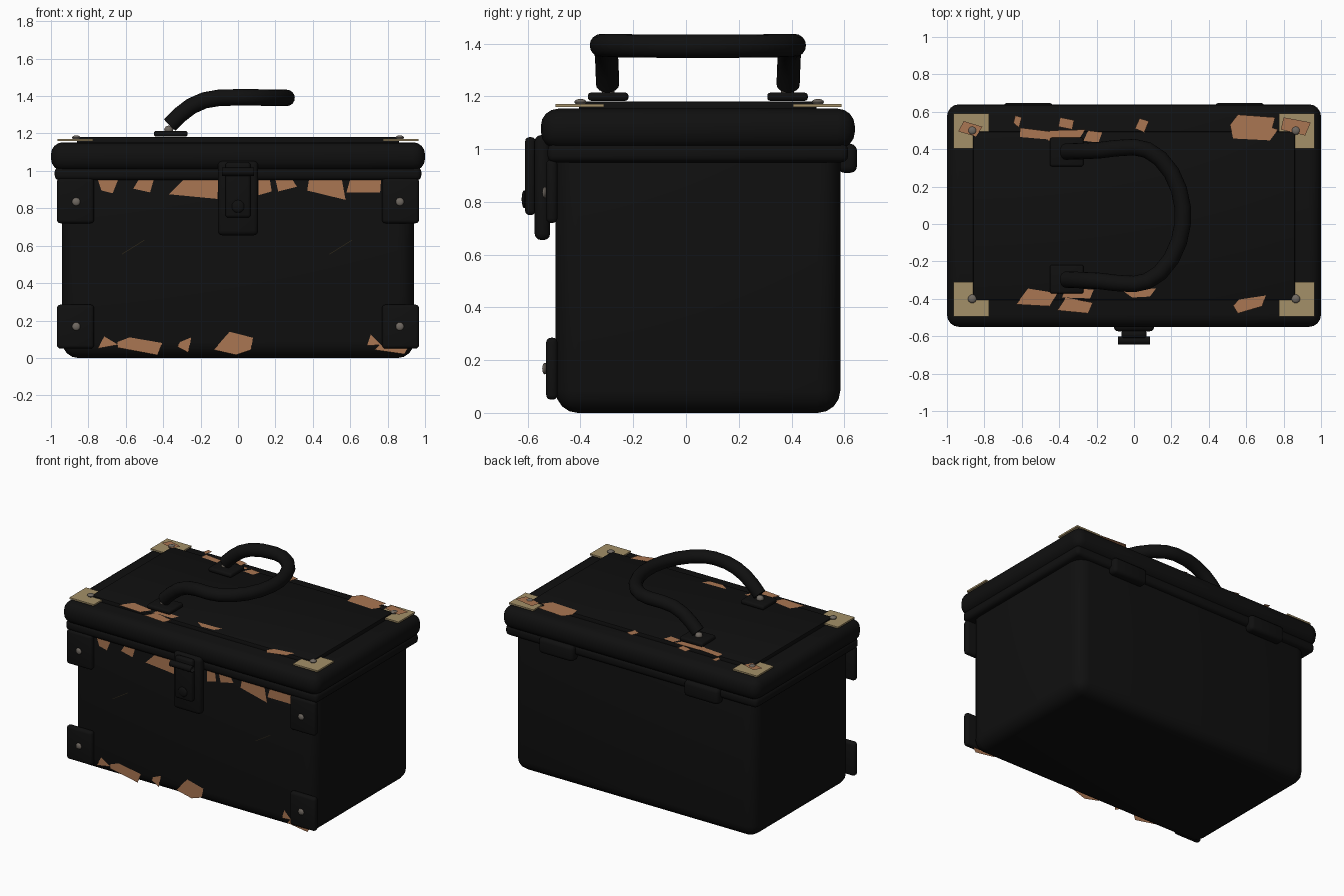
import bpy, bmesh, math
from mathutils import Matrix, Vector

if "Cube" in bpy.data.objects:
    bpy.data.objects.remove(bpy.data.objects["Cube"])


def material(name, r, g, b):
    m = bpy.data.materials.new(name)
    m.diffuse_color = (r, g, b, 1)
    m.use_nodes = True
    m.node_tree.nodes["Principled BSDF"].inputs["Base Color"].default_value = m.diffuse_color
    return m


BLACK = material("black_leather", 0.005, 0.005, 0.005)
COPPER = material("worn_copper", 0.40, 0.18, 0.085)
GOLD = material("dull_gold", 0.37, 0.28, 0.14)
STEEL = material("grey_steel", 0.16, 0.14, 0.12)
CY = 0.045  # middle of the case in depth


def finish(name, bm, mat, smooth=True):
    bmesh.ops.recalc_face_normals(bm, faces=bm.faces)
    me = bpy.data.meshes.new(name)
    bm.to_mesh(me)
    bm.free()
    ob = bpy.data.objects.new(name, me)
    bpy.context.collection.objects.link(ob)
    me.materials.append(mat)
    if smooth:
        bpy.ops.object.select_all(action='DESELECT')
        ob.select_set(True)
        bpy.context.view_layer.objects.active = ob
        bpy.ops.object.shade_smooth_by_angle(angle=math.radians(35))
    return ob


def box(name, x, y, z, bevel=0.0, segs=3, mat=BLACK):
    """Bevelled box from (min, max) ranges."""
    bm = bmesh.new()
    size = [r[1] - r[0] for r in (x, y, z)]
    mid = [(r[0] + r[1]) / 2 for r in (x, y, z)]
    bmesh.ops.create_cube(bm, size=1, matrix=Matrix.Translation(mid) @ Matrix.Diagonal((*size, 1)))
    if bevel:
        bmesh.ops.bevel(bm, geom=bm.edges[:], offset=bevel, segments=segs,
                        profile=0.5, affect='EDGES', clamp_overlap=True)
    return finish(name, bm, mat)


def rivet(name, loc, r, thick, axis, mat=STEEL):
    """Flattened dome, thin along the given axis."""
    s = [r, r, r]
    s["xyz".index(axis)] = thick
    turn = Matrix.Rotation(math.pi / 2, 4, 'X') if axis == 'y' else Matrix.Identity(4)
    bm = bmesh.new()
    bmesh.ops.create_uvsphere(bm, u_segments=14, v_segments=8, radius=1,
                              matrix=Matrix.Translation(loc) @ Matrix.Diagonal((*s, 1)) @ turn)
    return finish(name, bm, mat)


def patches(name, polys, place, mat):
    """Flat ragged flakes; each polygon is x, h, x, h ..."""
    bm = bmesh.new()
    for p in polys:
        bm.faces.new([bm.verts.new(place(p[i], p[i + 1])) for i in range(0, len(p), 2)])
    return finish(name, bm, mat, smooth=False)


# Case body and lid
box("case_body", (-0.94, 0.94), (-0.495, 0.585), (0, 1.08), 0.085, 4)
box("lid_rim", (-0.98, 0.98), (-0.525, 0.615), (0.95, 1.02), 0.025)
box("lid", (-1, 1), (-0.55, 0.64), (1.0, 1.153), 0.065, 4)
box("lid_panel", (-0.86, 0.86), (-0.405, 0.495), (1.13, 1.18), 0.008, 2)

# Front corner brackets, top corner plates, hinges and handle mounts
for side, sx in (("left", -1), ("right", 1)):
    xr = sorted((sx * 0.77, sx * 0.968))
    for level, zr, rz in (("lower", (0.05, 0.285), 0.168), ("upper", (0.72, 0.96), 0.835)):
        box(f"{level}_{side}_bracket", xr, (-0.53, -0.487), zr, 0.018)
        rivet(f"{level}_{side}_bracket_rivet", (sx * 0.865, -0.535, rz), 0.022, 0.01, 'y')
    for end, yr, ry in (("front", (-0.495, -0.31), -0.4), ("back", (0.405, 0.59), 0.5)):
        box(f"{end}_{side}_corner_plate", sorted((sx * 0.775, sx * 0.965)), yr,
            (1.16, 1.171), mat=GOLD)
        rivet(f"{end}_{side}_plate_rivet", (sx * 0.865, ry, 1.178), 0.023, 0.012, 'z')
    box(f"{side}_hinge", sorted((sx * 0.43, sx * 0.70)), (0.575, 0.648), (0.91, 1.02), 0.025)

for end, sy in (("front", -1), ("back", 1)):
    y = CY + sy * 0.34
    box(f"{end}_handle_mount", (-0.45, -0.27), (y - 0.077, y + 0.077), (1.183, 1.214), 0.012)
    rivet(f"{end}_handle_rivet", (-0.37, y, 1.22), 0.025, 0.022, 'z')

# Carry handle: round tube swept along a raised, bowed path
half = [(-0.365, 0.342, 1.245), (-0.31, 0.344, 1.30), (-0.25, 0.346, 1.346), (-0.18, 0.35, 1.377),
        (-0.1, 0.36, 1.391), (0, 0.366, 1.393), (0.07, 0.351, 1.393), (0.14, 0.305, 1.392),
        (0.2, 0.23, 1.391), (0.24, 0.14, 1.39), (0.26, 0.045, 1.39)]
path = [Vector((x, CY + y, z)) for x, y, z in half]
path += [Vector((x, CY - y, z)) for x, y, z in reversed(half)]
bm = bmesh.new()
rings = []
for i, p in enumerate(path):
    t = (path[min(i + 1, len(path) - 1)] - path[max(i - 1, 0)]).normalized()
    u = t.cross(Vector((0, 0, 1))).normalized()
    v = u.cross(t)
    rings.append([bm.verts.new(p + 0.044 * (u * math.cos(a) + v * math.sin(a)))
                  for a in (k * math.tau / 16 for k in range(16))])
for a, b in zip(rings, rings[1:]):
    for k in range(16):
        bm.faces.new((a[k], a[(k + 1) % 16], b[(k + 1) % 16], b[k]))
bm.faces.new(rings[0])
bm.faces.new(rings[-1])
finish("carry_handle", bm, BLACK)

# Front latch: back plate, hasp, hinge barrel and button
box("latch_plate", (-0.108, 0.108), (-0.574, -0.515), (0.655, 1.053), 0.025)
box("latch_hasp", (-0.068, 0.068), (-0.61, -0.57), (0.75, 1.045), 0.016)
bm = bmesh.new()
bmesh.ops.create_cone(bm, cap_ends=False, segments=16, radius1=0.022, radius2=0.022, depth=0.17,
                      matrix=Matrix.Translation((0, -0.623, 0.995)) @ Matrix.Rotation(math.pi / 2, 4, 'Y'))
finish("latch_barrel", bm, BLACK)
rivet("latch_button", (0, -0.613, 0.81), 0.034, 0.01, 'y', BLACK)

# Worn copper flakes below the lid and along the bottom edge
upper = [(-.75, .955, -.64, .955, -.67, .88, -.73, .895), (-.53, .955, -.45, .955, -.47, .885, -.56, .905),
         (-.29, .955, -.105, .955, -.11, .85, -.37, .875), (.11, .955, .17, .955, .18, .89, .11, .87),
         (.2, .955, .29, .955, .315, .915, .215, .89), (.38, .955, .555, .955, .575, .845, .37, .895),
         (.60, .955, .765, .955, .76, .885, .58, .885)]
lower = [(-.715, .115, -.64, .07, -.75, .05), (-.645, .085, -.58, .11, -.405, .08, -.43, .015, -.645, .055),
         (-.31, .085, -.25, .11, -.265, .028, -.325, .06),
         (-.045, .14, .08, .108, .07, .043, -.01, .016, -.13, .043),
         (.71, .125, .765, .07, .69, .065), (.755, .07, .915, .064, .89, .02, .73, .043)]
patches("upper_front_wear", upper, lambda x, h: (x, -0.5, h), COPPER)
patches("lower_front_wear", lower, lambda x, h: (x, -0.5, h), COPPER)

# Worn copper flakes on top of the lid
back = [(-.635, .58, -.6, .57, -.615, .515, -.645, .54), (-.61, .515, -.45, .495, -.435, .45, -.61, .465),
        (-.395, .57, -.32, .555, -.33, .505, -.405, .52), (-.45, .5, -.26, .505, -.29, .46, -.46, .445),
        (-.245, .5, -.17, .49, -.19, .435, -.27, .445), (.03, .565, .08, .55, .055, .49, .005, .51),
        (.555, .585, .755, .57, .74, .515, .77, .505, .727, .447, .53, .457, .513, .53),
        (.8, .57, .945, .543, .915, .473, .785, .505), (-.91, .55, -.81, .52, -.845, .468, -.94, .495)]
front = [(-.567, -.345, -.41, -.37, -.45, -.44, -.63, -.43), (-.365, -.345, -.215, -.35, -.235, -.398, -.385, -.393),
         (-.365, -.393, -.22, -.42, -.245, -.478, -.41, -.462), (-.07, -.35, .118, -.345, .085, -.388, -.01, -.393),
         (.56, -.404, .705, -.382, .685, -.44, .555, -.478, .53, -.436)]
patches("back_lid_wear", back, lambda x, h: (x, h, 1.183), COPPER)
patches("front_lid_wear", front, lambda x, h: (x, h, 1.183), COPPER)

# Thin scratches on the front
scratch = [(x, .553, x + .12, .628, x + .12, .632, x, .557) for x in (-.62, .49)]
patches("front_scratches", scratch, lambda x, h: (x, -0.508, h), GOLD)
